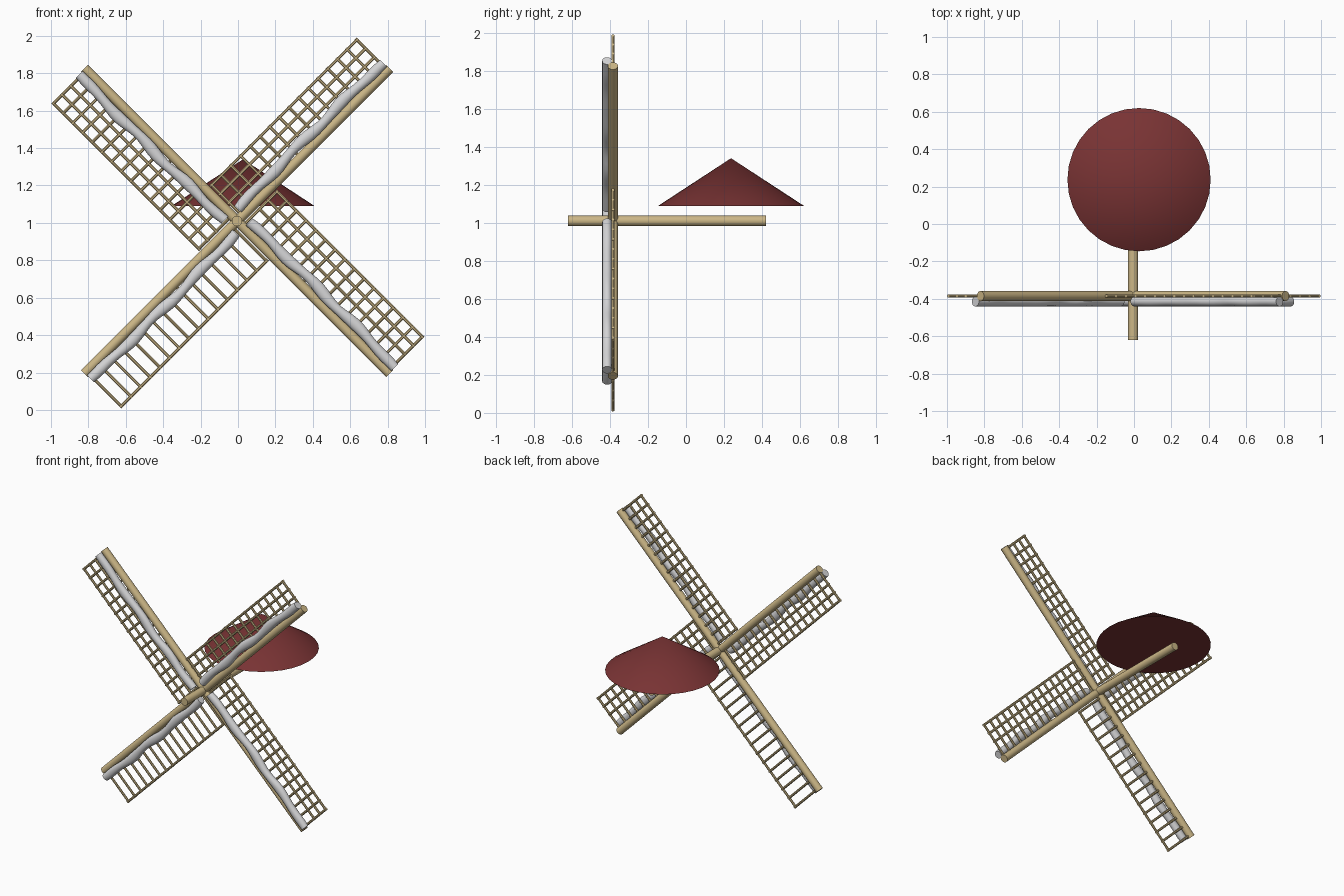
import bpy, bmesh, math
from mathutils import Vector

if "Cube" in bpy.data.objects:
    bpy.data.objects.remove(bpy.data.objects["Cube"])

HUB = Vector((-0.005, 0.0, 1.01))


def material(name, rgb):
    m = bpy.data.materials.new(name)
    m.diffuse_color = (*rgb, 1.0)
    m.use_nodes = True
    m.node_tree.nodes["Principled BSDF"].inputs["Base Color"].default_value = m.diffuse_color
    return m


WOOD = material("pale wood", (0.60, 0.47, 0.24))
CLOTH = material("grey white cloth", (0.66, 0.66, 0.67))
ROOF = material("dark red roof", (0.19, 0.033, 0.034))


def tube(bm, points, sizes, sides):
    """Capped tube in rings; sizes are (half width in the sail plane, half depth in y or across)."""
    axis = (points[-1] - points[0]).normalized()
    up = Vector((0, 1, 0)) if abs(axis.y) < 0.9 else Vector((0, 0, 1))
    side = axis.cross(up).normalized()
    rings = []
    for p, (w, d) in zip(points, sizes):
        rings.append([bm.verts.new(p + side * w * math.cos(t) + up * d * math.sin(t))
                      for t in (2 * math.pi * (i + 0.5) / sides for i in range(sides))])
    for a, b in zip(rings, rings[1:]):
        for i in range(sides):
            j = (i + 1) % sides
            bm.faces.new((a[i], a[j], b[j], b[i]))
    bm.faces.new(rings[0])
    bm.faces.new(rings[-1])


def rod(bm, a, b, r, sides):
    tube(bm, [a, b], [(r, r), (r, r)], sides)


def finish(name, bm, mat):
    bmesh.ops.recalc_face_normals(bm, faces=bm.faces)
    me = bpy.data.meshes.new(name)
    bm.to_mesh(me)
    bm.free()
    me.materials.append(mat)
    ob = bpy.data.objects.new(name, me)
    bpy.context.collection.objects.link(ob)
    bpy.ops.object.select_all(action='DESELECT')
    ob.select_set(True)
    bpy.context.view_layer.objects.active = ob
    bpy.ops.object.shade_smooth_by_angle(angle=math.radians(40))
    return ob


def arm_point(k, u, v, y):
    """u runs outward along arm k, v sideways (counter-clockwise from the front)."""
    a = math.radians(45 + 90 * k)
    c, s = math.cos(a), math.sin(a)
    return HUB + Vector((u * c - v * s, y, u * s + v * c))


# Windshaft through the hub
bm = bmesh.new()
rod(bm, HUB + Vector((0, -0.62, 0)), HUB + Vector((0, 0.42, 0)), 0.028, 16)
finish("windshaft", bm, WOOD)

# Two crossed spars
for k in range(2):
    bm = bmesh.new()
    rod(bm, arm_point(k, -1.154, 0, -0.385), arm_point(k, 1.154, 0, -0.385), 0.027, 16)
    finish(f"spar_{k + 1}", bm, WOOD)

# Lattice frames; the third arm has lost its inner laths
R, RUNGS = 0.009, 16
RAIL_V = (0.232, 0.25, 0.262, 0.262)
for k, rail in enumerate(RAIL_V):
    bm = bmesh.new()
    y = -0.385
    laths = [rail] if k == 2 else [rail, rail - 0.066, rail - 0.132]
    for v in laths:
        rod(bm, arm_point(k, 0.03, v, y), arm_point(k, 1.147, v, y), R, 8)
    for i in range(RUNGS):
        u = 0.04 + (1.138 - 0.04) * i / (RUNGS - 1)
        rod(bm, arm_point(k, u, 0, y), arm_point(k, u, rail + R, y), R, 8)
    finish(f"sail_lattice_{k + 1}", bm, WOOD)

# Rolled sail cloths, gently wavy along each spar
for k in range(4):
    bm = bmesh.new()
    pts, sizes = [], []
    n = 28
    for i in range(n + 1):
        t = i / n
        fade = math.sin(math.pi * t) ** 0.5 if 0 < i < n else 0
        v = 0.042 + fade * (0.010 + 0.007 * math.sin(t * 19))
        w = 0.027 + fade * (0.003 + 0.004 * math.sin(t * 27 + 1))
        pts.append(arm_point(k, 0.05 + 1.10 * t, v, -0.415))
        sizes.append((w, 0.026))
    tube(bm, pts, sizes, 14)
    finish(f"rolled_cloth_{k + 1}", bm, CLOTH)

# Conical cap roof
bm = bmesh.new()
bmesh.ops.create_cone(bm, cap_ends=True, segments=32, radius1=0.383, radius2=0, depth=0.25)
bmesh.ops.translate(bm, verts=bm.verts, vec=(0.027, 0.237, 1.215))
finish("cap_roof", bm, ROOF)
